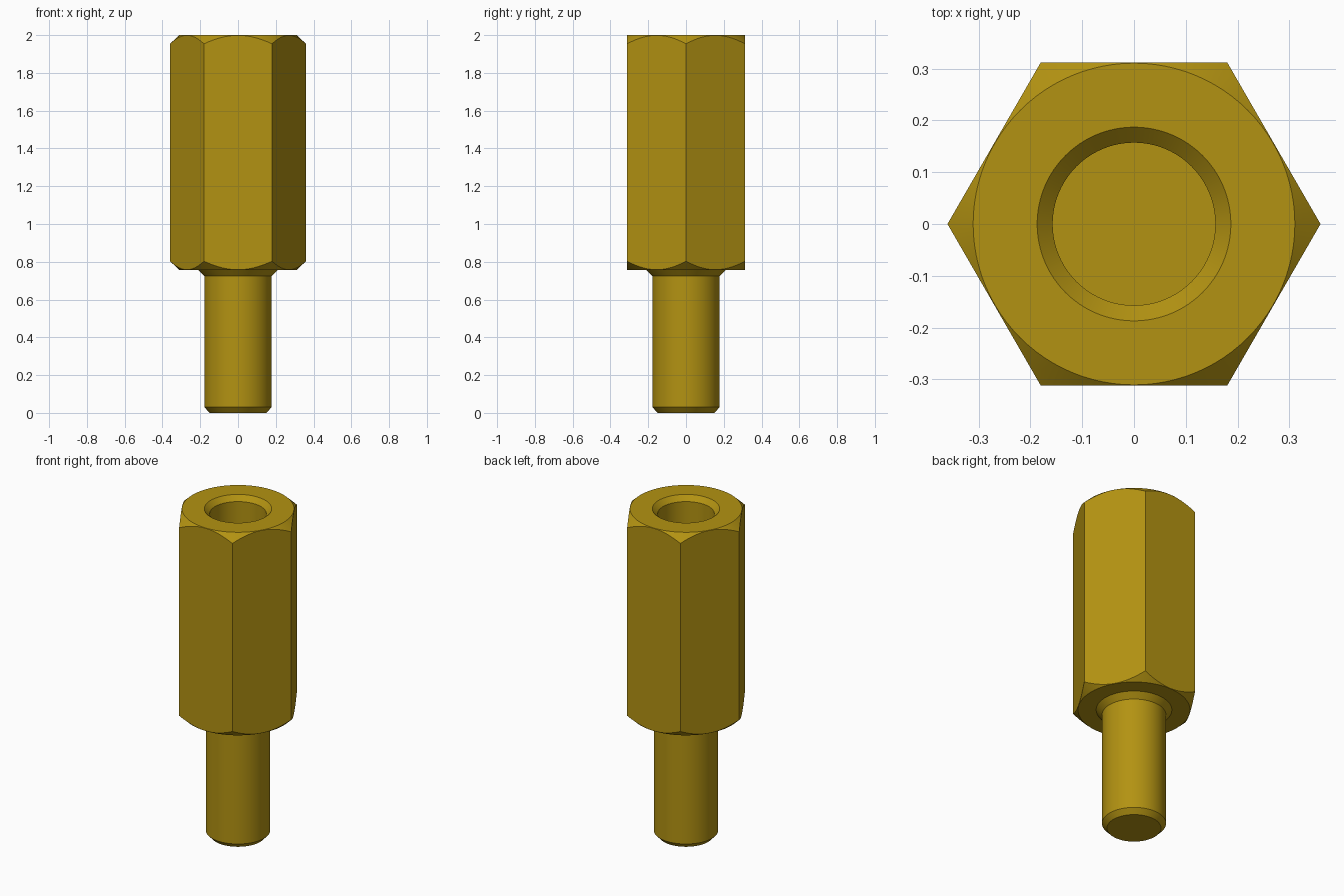
import bpy, bmesh, math

if "Cube" in bpy.data.objects:
    bpy.data.objects.remove(bpy.data.objects["Cube"])

SEG = 96
brass = bpy.data.materials.new("brass")
brass.diffuse_color = (0.45, 0.29, 0.006, 1)
brass.use_nodes = True
brass.node_tree.nodes["Principled BSDF"].inputs["Base Color"].default_value = brass.diffuse_color


def make_object(name, bm):
    bmesh.ops.recalc_face_normals(bm, faces=bm.faces)
    mesh = bpy.data.meshes.new(name)
    bm.to_mesh(mesh)
    bm.free()
    mesh.materials.append(brass)
    obj = bpy.data.objects.new(name, mesh)
    bpy.context.collection.objects.link(obj)
    return obj


def lathe(name, profile):
    # Profile of (radius, z) points that starts and ends on the axis
    bm = bmesh.new()
    rings = []
    for r, z in profile[1:-1]:
        rings.append([bm.verts.new((r * math.cos(2 * math.pi * i / SEG),
                                    r * math.sin(2 * math.pi * i / SEG), z))
                      for i in range(SEG)])
    for a, b in zip(rings, rings[1:]):
        for i in range(SEG):
            j = (i + 1) % SEG
            bm.faces.new((a[i], a[j], b[j], b[i]))
    bm.faces.new(rings[0])
    bm.faces.new(rings[-1])
    return make_object(name, bm)


# Turned form: chamfered stud, flared root, body chamfers, countersunk blind hole
standoff = lathe("hex_standoff", [
    (0, 0), (0.15, 0), (0.178, 0.03), (0.178, 0.724), (0.21, 0.757),
    (0.3105, 0.757), (0.4105, 0.85), (0.4105, 1.907), (0.3105, 2.0),
    (0.187, 2.0), (0.157, 1.97), (0.157, 1.13), (0, 1.13)])

# Hexagonal bar with corners on the x axis, trims the body to six flats
bm = bmesh.new()
hexagon = [bm.verts.new((0.36 * math.cos(math.pi * i / 3),
                         0.36 * math.sin(math.pi * i / 3), -0.1)) for i in range(6)]
base = bm.faces.new(hexagon)
top = bmesh.ops.extrude_face_region(bm, geom=[base], use_keep_orig=True)
bmesh.ops.translate(bm, vec=(0, 0, 2.3),
                    verts=[v for v in top["geom"] if isinstance(v, bmesh.types.BMVert)])
hex_bar = make_object("hex_bar_cutter", bm)
hex_bar.hide_render = True

trim = standoff.modifiers.new("hex_flats", "BOOLEAN")
trim.operation = "INTERSECT"
trim.solver = "EXACT"
trim.object = hex_bar

bpy.ops.object.select_all(action="DESELECT")
standoff.select_set(True)
bpy.context.view_layer.objects.active = standoff
bpy.ops.object.modifier_apply(modifier=trim.name)
bpy.data.objects.remove(hex_bar)
bpy.ops.object.shade_smooth_by_angle(angle=math.radians(30))
